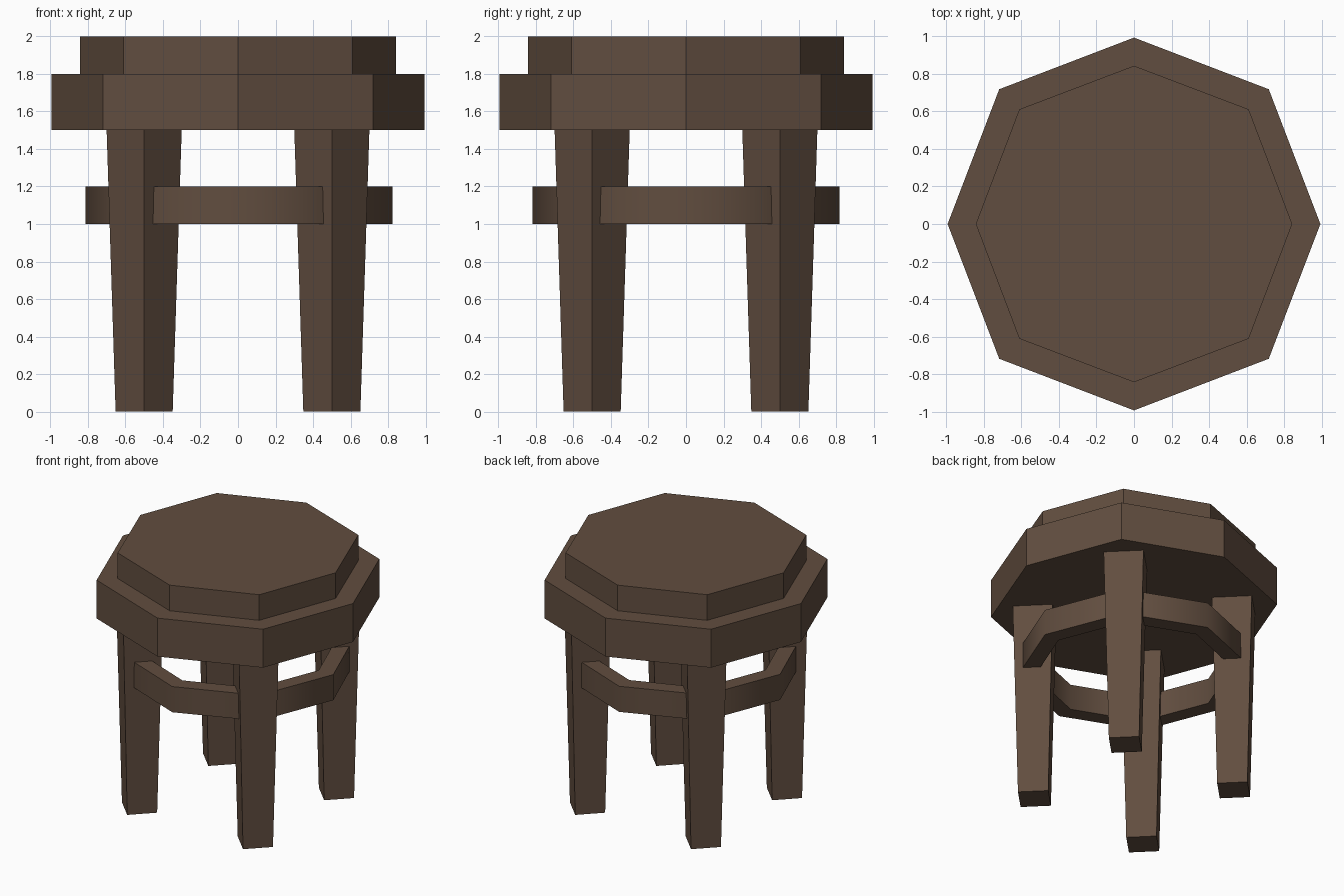
import bpy, bmesh

if "Cube" in bpy.data.objects:
    bpy.data.objects.remove(bpy.data.objects["Cube"])

wood = bpy.data.materials.new("dark_wood")
wood.diffuse_color = (0.12, 0.075, 0.05, 1)
wood.use_nodes = True
wood.node_tree.nodes["Principled BSDF"].inputs["Base Color"].default_value = wood.diffuse_color


def octagon(axis, diag):
    """Eight points: corners on the axes and on the diagonals."""
    return [(axis, 0), (diag, diag), (0, axis), (-diag, diag),
            (-axis, 0), (-diag, -diag), (0, -axis), (diag, -diag)]


def finish(name, bm, smooth=False):
    bmesh.ops.recalc_face_normals(bm, faces=bm.faces[:])
    for f in bm.faces:
        f.smooth = smooth
    mesh = bpy.data.meshes.new(name)
    bm.to_mesh(mesh)
    bm.free()
    mesh.materials.append(wood)
    obj = bpy.data.objects.new(name, mesh)
    bpy.context.collection.objects.link(obj)
    return obj


def skin(bm, rings, cyclic=False):
    """Bridge matching rings of points; returns the vertex rings."""
    vs = [[bm.verts.new(p) for p in ring] for ring in rings]
    pairs = list(zip(vs, vs[1:])) + ([(vs[-1], vs[0])] if cyclic else [])
    for a, b in pairs:
        for i in range(len(a)):
            j = (i + 1) % len(a)
            bm.faces.new((a[i], a[j], b[j], b[i]))
    return vs


def prism(name, bottom, top, z0, z1):
    bm = bmesh.new()
    lo, hi = skin(bm, [[(x, y, z0) for x, y in bottom],
                       [(x, y, z1) for x, y in top]])
    bm.faces.new(lo)
    bm.faces.new(hi)
    return finish(name, bm)


# Seat: two stacked octagonal slabs
prism("seat", octagon(0.993, 0.718), octagon(0.993, 0.718), 1.5, 1.8)
prism("seat_top", octagon(0.843, 0.611), octagon(0.843, 0.611), 1.8, 2.0)


# Tapered square legs turned 45 degrees
def diamond(cx, cy, r):
    return [(cx + r, cy), (cx, cy + r), (cx - r, cy), (cx, cy - r)]


for side, sx in (("left", -0.5), ("right", 0.5)):
    for end, sy in (("front", -0.5), ("back", 0.5)):
        prism(f"{end}_{side}_leg", diamond(sx, sy, 0.152),
              diamond(sx, sy, 0.2), 0, 1.5)

# Octagonal stretcher ring joining the legs
outer, inner = octagon(0.818, 0.586), octagon(0.692, 0.496)
bm = bmesh.new()
skin(bm, [[(x, y, z) for x, y in pts] for pts, z in
          ((outer, 1.0), (outer, 1.2), (inner, 1.2), (inner, 1.0))], cyclic=True)
ring = finish("stretcher_ring", bm, smooth=True)
ring.location.x = 0.005
# Soft bends, crisp top and bottom rims
bpy.context.view_layer.objects.active = ring
ring.select_set(True)
bpy.ops.object.shade_smooth_by_angle(angle=1.05)
